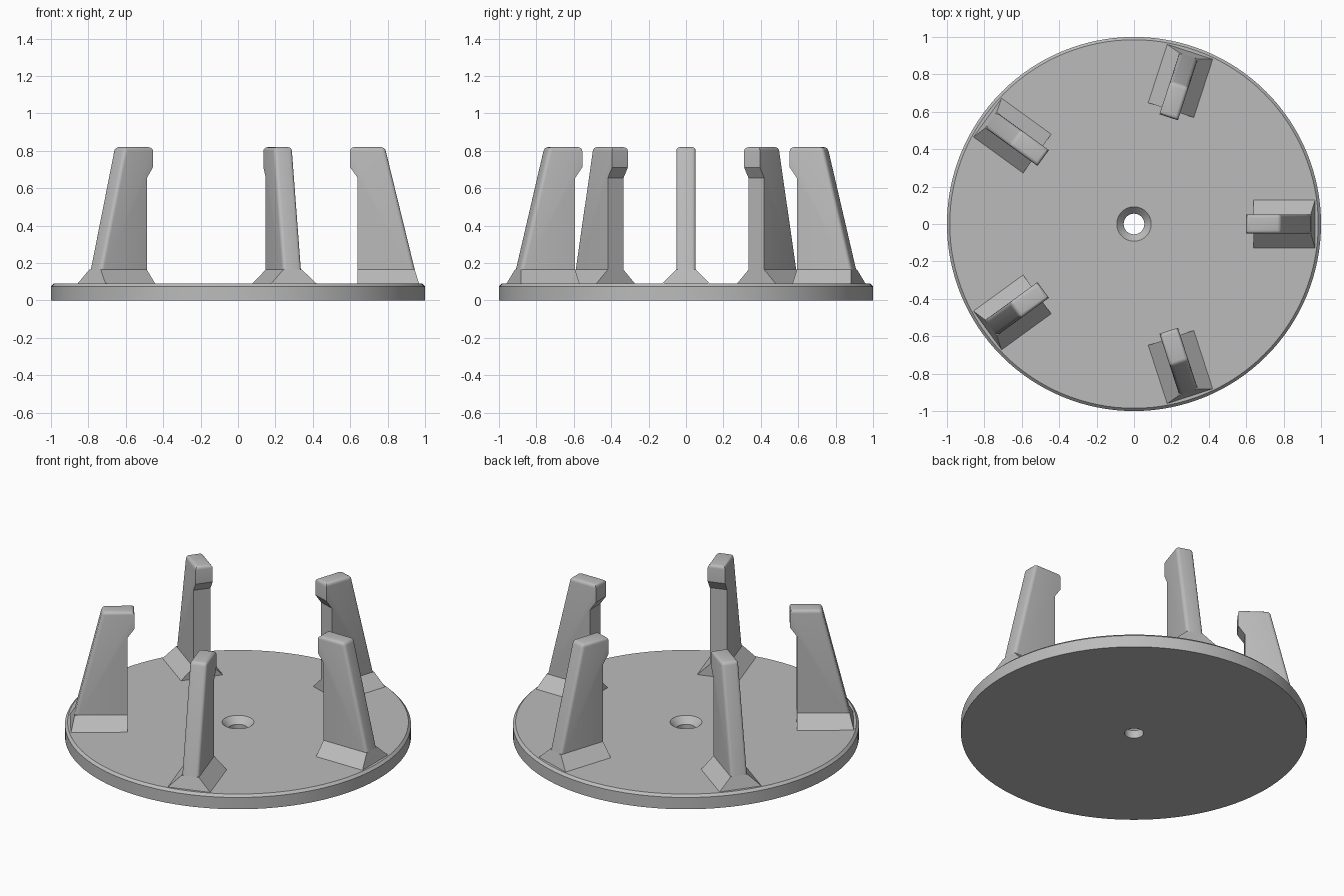
import bpy, bmesh, math
from mathutils import Matrix

cube = bpy.data.objects.get("Cube")
if cube:
    bpy.data.objects.remove(cube, do_unlink=True)

grey = bpy.data.materials.new("plain grey")
grey.use_nodes = True
colour = (0.5, 0.5, 0.5, 1)
grey.diffuse_color = colour
grey.node_tree.nodes["Principled BSDF"].inputs["Base Color"].default_value = colour


def add_object(name, bm, angle=0.0):
    bmesh.ops.recalc_face_normals(bm, faces=bm.faces)
    bm.transform(Matrix.Rotation(angle, 4, "Z"))
    mesh = bpy.data.meshes.new(name)
    bm.to_mesh(mesh)
    bm.free()
    mesh.materials.append(grey)
    obj = bpy.data.objects.new(name, mesh)
    bpy.context.collection.objects.link(obj)
    bpy.ops.object.select_all(action="DESELECT")
    obj.select_set(True)
    bpy.context.view_layer.objects.active = obj
    bpy.ops.object.shade_smooth_by_angle(angle=math.radians(25))
    return obj


def bridge(bm, loop_a, loop_b):
    count = len(loop_a)
    for i in range(count):
        j = (i + 1) % count
        bm.faces.new((loop_a[i], loop_a[j], loop_b[j], loop_b[i]))


# Round plate with chamfered rim and countersunk centre hole
def make_plate(sides=128):
    profile = [(0.055, 0), (1, 0), (1, 0.075), (0.985, 0.09), (0.092, 0.09), (0.055, 0.05)]
    bm = bmesh.new()
    rings = []
    for radius, z in profile:
        angles = [math.tau * i / sides for i in range(sides)]
        rings.append([bm.verts.new((radius * math.cos(a), radius * math.sin(a), z)) for a in angles])
    for i, ring in enumerate(rings):
        bridge(bm, ring, rings[(i + 1) % len(rings)])
    add_object("base_plate", bm)


# Upright arm with inward hook and rounded outer and top edges
def make_arm(name, angle):
    half = 0.052
    foot_z = 0.165
    profile = [(0.64, foot_z), (0.945, foot_z), (0.785, 0.82), (0.60, 0.82), (0.60, 0.712), (0.64, 0.655)]
    bm = bmesh.new()
    sides = [[bm.verts.new((x, y, z)) for x, z in profile] for y in (-half, half)]
    for side in sides:
        bm.faces.new(side)
    bridge(bm, *sides)
    rounded = {v for side in sides for v in side[1:4]}
    edges = [e for e in bm.edges
             if all(v in rounded for v in e.verts) and max(v.co.z for v in e.verts) > foot_z + 0.1]
    bmesh.ops.bevel(bm, geom=edges, offset=0.02, segments=4, profile=0.5, affect="EDGES")
    add_object(name, bm, angle)


# Sloping foot that flares from the arm to the plate
def make_foot(name, angle):
    bm = bmesh.new()
    loops = []
    for outer, half, z in ((0.968, 0.128, 0.09), (0.945, 0.052, 0.165)):
        corners = ((0.64, -half), (outer, -half), (outer, half), (0.64, half))
        loops.append([bm.verts.new((x, y, z)) for x, y in corners])
        bm.faces.new(loops[-1])
    bridge(bm, *loops)
    add_object(name, bm, angle)


make_plate()
for n in range(5):
    turn = math.tau * n / 5
    make_arm(f"arm_{n + 1}", turn)
    make_foot(f"arm_foot_{n + 1}", turn)
